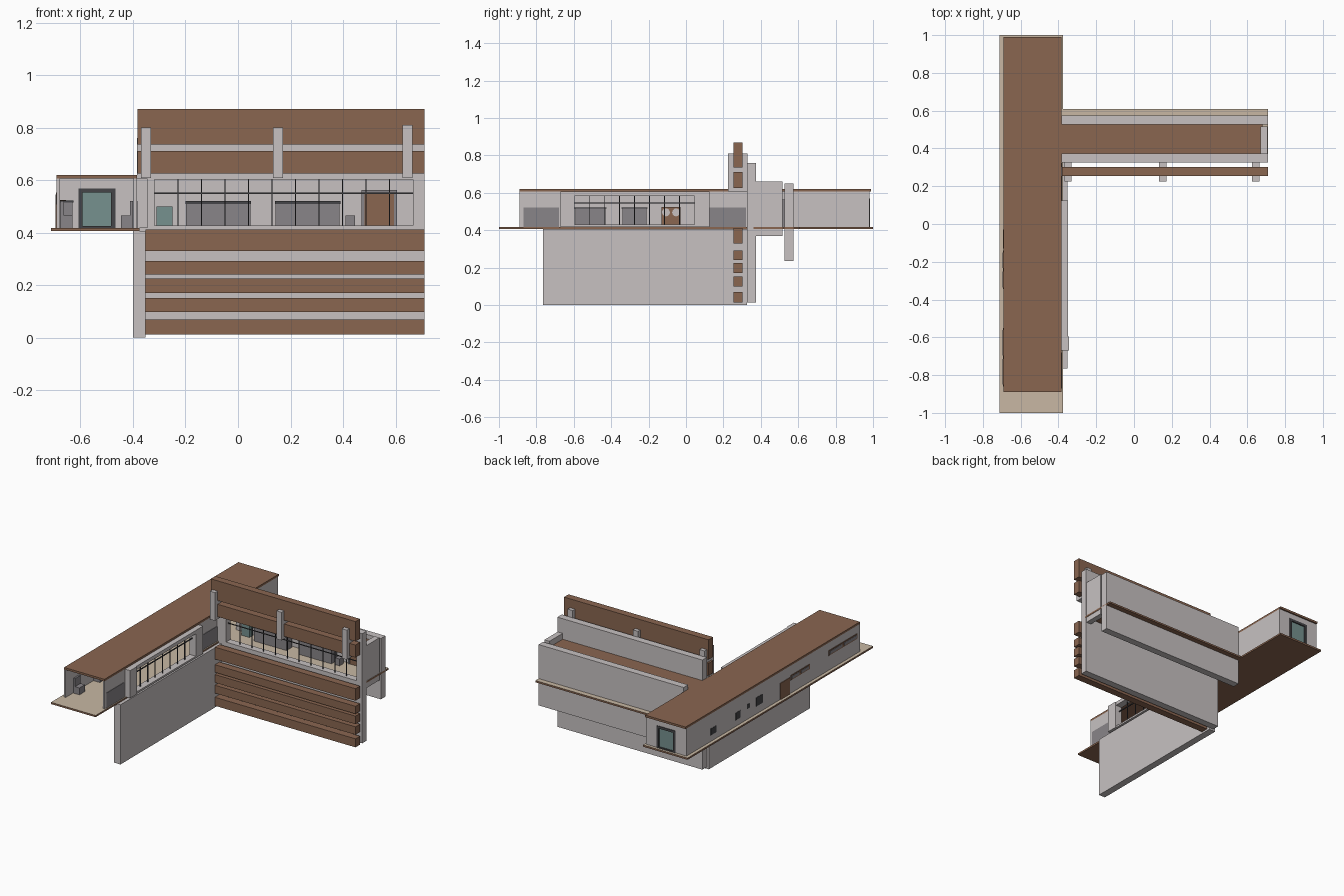
import bpy, bmesh

def mat(name, c):
    m = bpy.data.materials.new(name)
    m.diffuse_color = (*c, 1)
    return m

GREY = mat("pale_concrete", (0.57, 0.535, 0.535))
BROWN = mat("brown_timber", (0.253, 0.133, 0.081))
BEIGE = mat("beige_floor", (0.578, 0.478, 0.367))
DARK = mat("dark_grey", (0.25, 0.235, 0.25))
TEAL = mat("teal_glass", (0.18, 0.285, 0.275))
BLACK = mat("charcoal", (0.06, 0.06, 0.065))

def boxes(name, m, items, top=None):
    """One object from boxes given as (x0, x1, y0, y1, z0, z1); optional top-face material."""
    bm = bmesh.new()
    for x0, x1, y0, y1, z0, z1 in items:
        r = bmesh.ops.create_cube(bm, size=1)
        for v in r["verts"]:
            v.co = ((x0 + x1) / 2 + v.co.x * (x1 - x0),
                    (y0 + y1) / 2 + v.co.y * (y1 - y0),
                    (z0 + z1) / 2 + v.co.z * (z1 - z0))
    me = bpy.data.meshes.new(name)
    me.materials.append(m)
    if top:
        me.materials.append(top)
        bm.normal_update()
        for f in bm.faces:
            f.material_index = 1 if f.normal.z > 0.5 else 0
    bm.to_mesh(me)
    bm.free()
    o = bpy.data.objects.new(name, me)
    bpy.context.collection.objects.link(o)
    return o

F, C = 0.418, 0.606   # floor and ceiling heights

# Floor slabs: brown with a beige top
boxes("long_wing_floor", BROWN, [(-0.712, -0.375, -1, 1, 0.406, F)], BEIGE)
boxes("cross_wing_floor", BROWN, [(-0.375, 0.71, 0.36, 0.61, 0.406, F)], BEIGE)

# Roofs
boxes("long_wing_roof", BROWN, [(-0.69, -0.385, -0.89, 0.99, C, 0.62)])
boxes("cross_wing_roof", BROWN, [(-0.385, 0.68, 0.37, 0.53, C, 0.62)])

# Tall foundation wall under the long wing
boxes("foundation_wall", GREY, [(-0.40, -0.352, -0.765, 0.325, 0.0, 0.407)])

# Long wing walls; the front end is open
boxes("long_wing_left_wall", GREY, [(-0.69, -0.678, -0.89, 0.98, F, C)])
boxes("long_wing_right_wall", GREY, [
    (-0.397, -0.385, -0.89, -0.66, F, C),
    (-0.397, -0.385, 0.05, 0.33, F, C),
    (-0.397, -0.385, 0.57, 0.98, F, C)])
boxes("long_wing_back_wall", GREY, [
    (-0.69, -0.60, 0.968, 0.98, F, C), (-0.475, -0.385, 0.968, 0.98, F, C),
    (-0.60, -0.475, 0.968, 0.98, 0.56, C)])
boxes("back_door_glass", TEAL, [(-0.60, -0.475, 0.970, 0.976, F, 0.56)])
boxes("back_door_frame", BLACK, [
    (-0.608, -0.592, 0.964, 0.984, F, 0.565), (-0.483, -0.467, 0.964, 0.984, F, 0.565),
    (-0.608, -0.467, 0.964, 0.984, 0.552, 0.568), (-0.608, -0.467, 0.964, 0.984, F, 0.426)])

# Dark panels either side of the long window
boxes("side_panels", DARK, [(-0.386, -0.382, -0.87, -0.68, F, 0.52),
                            (-0.386, -0.382, 0.122, 0.322, F, 0.52)])

# Long projecting window frame with mullions
boxes("long_window_frame", GREY, [
    (-0.397, -0.345, -0.67, -0.595, F, C), (-0.397, -0.350, 0.045, 0.125, F, C),
    (-0.397, -0.350, -0.595, 0.045, 0.582, C), (-0.397, -0.350, -0.595, 0.045, F, 0.43)])
mull = [(-0.380, -0.374, y - 0.002, y + 0.002, 0.43, 0.582)
        for y in [-0.595 + 0.08 * i for i in range(1, 8)]]
mull.append((-0.380, -0.374, -0.595, 0.045, 0.543, 0.549))
boxes("long_window_mullions", BLACK, mull)

# Left wall strip windows, brown door plate and small dark openings
strips = [(-0.345, -0.14, 0.507, 0.54), (-0.86, -0.55, 0.518, 0.553)]
boxes("strip_window_surrounds", BROWN,
      [(-0.693, -0.689, a, b, c, d) for a, b, c, d in strips] +
      [(-0.694, -0.678, -0.13, -0.03, F, 0.53)])
boxes("strip_window_panes", DARK,
      [(-0.695, -0.689, a + 0.01 + i * (b - a) / 2, a - 0.01 + (i + 1) * (b - a) / 2, c + 0.007, d - 0.007)
       for a, b, c, d in strips for i in range(2)])
boxes("left_wall_slots", BLACK, [
    (-0.692, -0.689, y, y + w, z, z + h) for y, w, z, h in
    [(0.66, 0.06, 0.46, 0.045), (0.40, 0.05, 0.46, 0.05), (0.30, 0.03, 0.49, 0.03),
     (0.16, 0.07, 0.47, 0.06)]])

# Cross wing front wall with the wide window opening
boxes("cross_front_wall", GREY, [
    (-0.385, 0.71, 0.325, 0.373, 0.012, 0.428), (-0.385, 0.71, 0.325, 0.373, 0.602, 0.76),
    (-0.385, -0.318, 0.325, 0.373, 0.428, 0.602), (0.667, 0.71, 0.325, 0.373, 0.428, 0.602)])
mull = [(x - 0.002, x + 0.002, 0.345, 0.350, 0.428, 0.602)
        for x in [-0.318 + 0.0895 * i for i in range(1, 11)]]
mull.append((-0.318, 0.667, 0.345, 0.350, 0.547, 0.552))
boxes("cross_window_mullions", BLACK, mull)

# Cross wing back wall hangs below the floor; end wall closes the room
boxes("cross_back_wall", GREY, [(-0.385, 0.71, 0.527, 0.575, 0.235, 0.65)])
boxes("cross_end_wall", GREY, [(0.67, 0.708, 0.373, 0.515, 0.37, 0.66)])

# Timber beam screen and its posts
low = [(0.012, 0.07), (0.098, 0.152), (0.17, 0.225), (0.24, 0.292), (0.33, 0.412)]
high = [(0.625, 0.71), (0.735, 0.87)]
boxes("lower_beams", BROWN, [(-0.352, 0.71, 0.253, 0.302, a, b) for a, b in low])
boxes("upper_beams", BROWN, [(-0.382, 0.71, 0.253, 0.302, a, b) for a, b in high])
boxes("screen_posts", GREY, [(x - 0.019, x + 0.019, 0.225, 0.328, 0.608, z)
                             for x, z in [(-0.35, 0.80), (0.152, 0.80), (0.645, 0.81)]])

# Cross wing furniture
for i, (a, b) in enumerate([(-0.20, 0.05), (0.14, 0.39)]):
    boxes(f"counter_{i}", DARK, [(a + 0.003, b - 0.003, 0.455, 0.515, F, 0.51)])
    boxes(f"counter_top_{i}", BLACK, [(a, b, 0.45, 0.52, 0.51, 0.52)])
boxes("small_stool", DARK, [(0.41, 0.445, 0.46, 0.50, F, 0.465)])
boxes("low_cabinet", TEAL, [(-0.31, -0.25, 0.48, 0.52, F, 0.50)])
boxes("inner_door", BROWN, [(0.48, 0.595, 0.519, 0.527, F, 0.555)])
boxes("inner_door_frame", DARK, [(0.470, 0.482, 0.515, 0.527, F, 0.56),
                                 (0.593, 0.605, 0.515, 0.527, F, 0.56),
                                 (0.470, 0.605, 0.515, 0.527, 0.553, 0.563)])

# Long wing furniture: cabinets seen through the window, chairs along both sides
boxes("long_wing_cabinets", DARK, [(-0.677, -0.63, -0.59, -0.43, F, 0.515),
                                   (-0.677, -0.63, -0.34, -0.21, F, 0.515)])
boxes("cabinet_tops", BLACK, [(-0.677, -0.627, -0.595, -0.425, 0.515, 0.522),
                              (-0.677, -0.627, -0.345, -0.205, 0.515, 0.522)])
boxes("brown_cupboard", BROWN, [(-0.677, -0.655, -0.13, -0.03, F, 0.525)])
for i, y in enumerate((-0.08 - 0.027, -0.08 + 0.027)):   # pale round plates
    bpy.ops.mesh.primitive_cylinder_add(vertices=20, radius=0.021, depth=0.006,
                                        location=(-0.653, y, 0.495), rotation=(0, 1.5708, 0))
    d = bpy.context.object
    d.name = f"round_plate_{i}"
    d.data.materials.append(GREY)
chairs = []
for x0, s, y in [(-0.675, 1, -0.78), (-0.40, -1, -0.74), (-0.675, 1, 0.18), (-0.675, 1, 0.42), (-0.675, 1, 0.68)]:
    for a, b, z0, z1 in [(0, 0.045, F, 0.465), (0, 0.012, 0.465, 0.52)]:
        xa, xb = sorted((x0 + s * a, x0 + s * b))
        chairs.append((xa, xb, y - 0.03, y + 0.03, z0, z1))
boxes("chairs", DARK, chairs)
